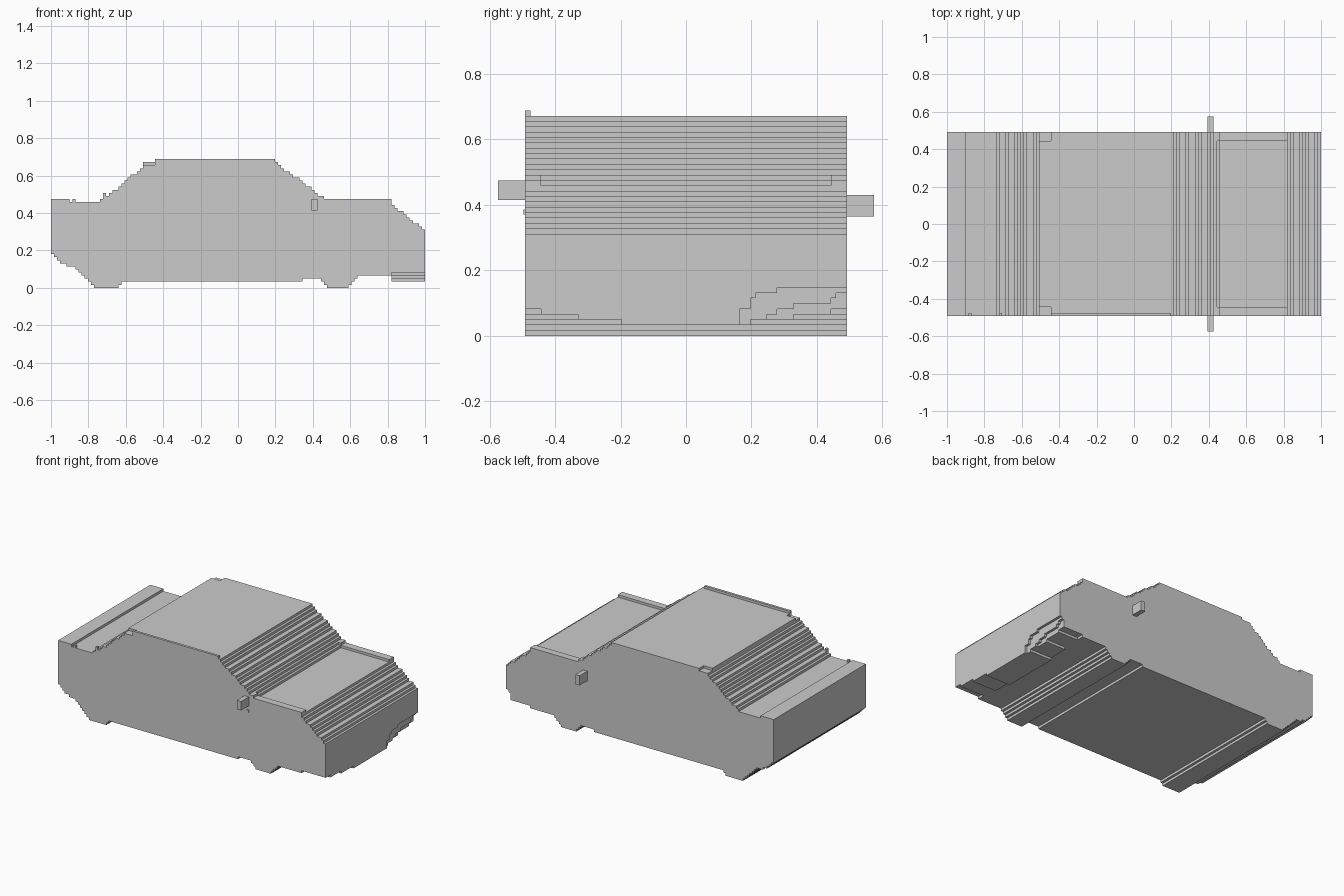
import bpy
import bmesh

V = 1 / 61          # size of one block
HALF_LENGTH = 61    # blocks from the middle to each end

cube = bpy.data.objects.get("Cube")
if cube:
    bpy.data.objects.remove(cube, do_unlink=True)

grey = bpy.data.materials.new("plain grey")
grey.use_nodes = True
grey.diffuse_color = (0.6, 0.6, 0.6, 1)
grey.node_tree.nodes["Principled BSDF"].inputs["Base Color"].default_value = (0.6, 0.6, 0.6, 1)

# Upper and lower side profiles as (x, z)
ROOFLINE = [(-1, .475), (-.91, .475), (-.905, .46), (-.755, .46), (-.70, .495),
            (-.65, .525), (-.60, .575), (-.54, .62), (-.51, .65), (-.505, .67),
            (.2, .67), (.38, .54), (.455, .465), (.82, .465), (.825, .443),
            (.9, .39), (1, .30)]
UNDERSIDE = [(-1, .19), (-.95, .14), (-.88, .11), (-.84, .085), (-.80, .03),
             (-.765, 0), (-.655, 0), (-.62, .033), (.345, .033), (.35, .05),
             (.425, .05), (.48, 0), (.585, 0), (.65, .065), (.82, .065),
             (.825, .035), (1, .035)]
# Y edges of the lengthwise strips, in blocks
STRIPS = [-30, -29, -27, -20, -12, 10, 12, 13, 15, 17, 20, 22, 27, 28, 30]


def blocks(profile, x):
    """Height of a profile at x, rounded to whole blocks."""
    for (x0, z0), (x1, z1) in zip(profile, profile[1:]):
        if x <= x1:
            return round((z0 + (z1 - z0) * (x - x0) / (x1 - x0)) / V)
    return round(profile[-1][1] / V)


def steps(limits, y):
    """Count how many limits y has passed."""
    return sum(y > limit for limit in limits)


def column(i, j):
    """Bottom and top of the body at one cell, or nothing outside it."""
    if not (0 <= i < 2 * HALF_LENGTH and 0 <= j < len(STRIPS) - 1):
        return 0, 0
    x = (i + .5 - HALF_LENGTH) * V
    y = (STRIPS[j] + STRIPS[j + 1]) / 2
    low, high = blocks(UNDERSIDE, x), blocks(ROOFLINE, x)
    # raised lip along the roof and boot edge
    if y < -29 and (-.44 < x < .2 or -.885 < x < -.865 or -.72 < x < -.70):
        high += 1
    # raised bonnet edges
    if abs(y) > 27 and .44 < x < .82:
        high += 1
    # small step at the rear roof corners
    if abs(y) > 27 and -.51 < x < -.445:
        high -= 1
    # rounded lower corners of the nose
    if x > .82:
        low += steps((12, 20, 27), abs(y))
    # stepped undercut at one nose corner
    if i == 2 * HALF_LENGTH - 1 and y > 10:
        low = 5 + steps((12, 12, 13, 17), y)
    elif i == 2 * HALF_LENGTH - 2 and y > 15:
        low = 4 + steps((17, 20, 27, 28), y)
    return low, high


def add_object(name, bm):
    bmesh.ops.remove_doubles(bm, verts=bm.verts, dist=V / 100)
    bmesh.ops.recalc_face_normals(bm, faces=bm.faces)
    mesh = bpy.data.meshes.new(name)
    bm.to_mesh(mesh)
    bm.free()
    mesh.materials.append(grey)
    obj = bpy.data.objects.new(name, mesh)
    bpy.context.collection.objects.link(obj)
    return obj


def quad(bm, corners):
    bm.faces.new([bm.verts.new([c * V for c in p]) for p in corners])


# Car body: caps for every cell, and walls only where a neighbour is lower
bm = bmesh.new()
for i in range(2 * HALF_LENGTH):
    for j in range(len(STRIPS) - 1):
        x0, x1 = i - HALF_LENGTH, i + 1 - HALF_LENGTH
        y0, y1 = STRIPS[j], STRIPS[j + 1]
        low, high = column(i, j)
        quad(bm, [(x0, y0, high), (x1, y0, high), (x1, y1, high), (x0, y1, high)])
        quad(bm, [(x0, y1, low), (x1, y1, low), (x1, y0, low), (x0, y0, low)])
        sides = [(i - 1, j, (x0, y1), (x0, y0)), (i + 1, j, (x1, y0), (x1, y1)),
                 (i, j - 1, (x0, y0), (x1, y0)), (i, j + 1, (x1, y1), (x0, y1))]
        for ni, nj, a, b in sides:
            near_low, near_high = column(ni, nj)
            for z0, z1 in ((max(low, near_high), high), (low, min(near_low, high))):
                if z1 > z0:
                    quad(bm, [(*a, z0), (*b, z0), (*b, z1), (*a, z1)])
add_object("car_body", bm)


def box(name, low, high):
    bm = bmesh.new()
    bmesh.ops.create_cube(bm, size=1)
    for v in bm.verts:
        v.co = [a if c < 0 else b for c, a, b in zip(v.co, low, high)]
    return add_object(name, bm)


# Side mirrors and a small door knob
box("near_mirror", (.393, -.574, .415), (.425, -.49, .475))
box("far_mirror", (.393, .49, .365), (.425, .574, .43))
box("door_knob", (.405, -.497, .37), (.425, -.49, .386))
